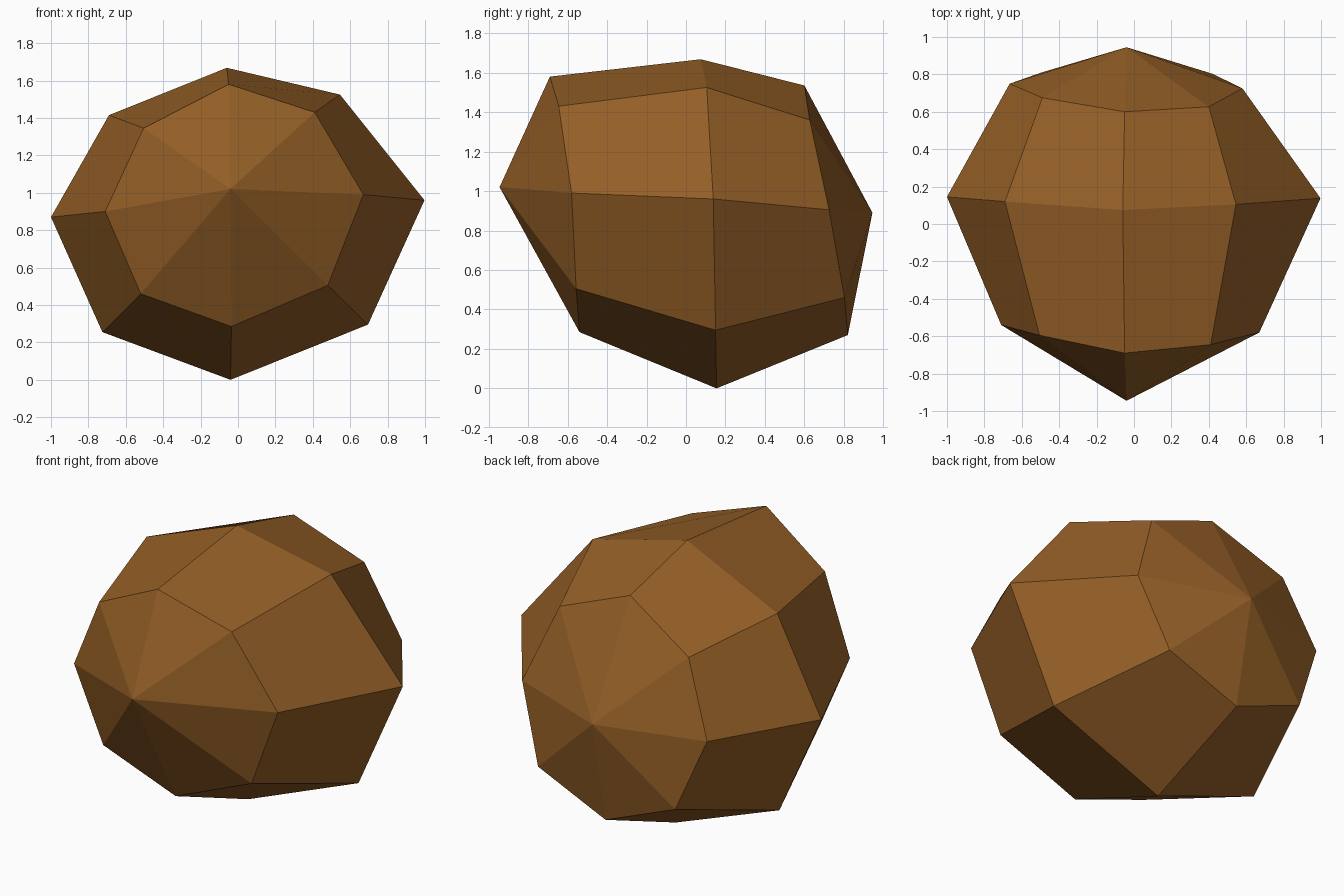
import bpy, bmesh

# Irregular eight-sided boulder: three rings around the y axis, closed by two poles
FRONT_POLE = (-0.04, -0.945, 1.02)
BACK_POLE = (-0.04, 0.945, 0.89)
# each ring starts at the top and runs clockwise as seen from the front
RINGS = [
    [(-0.05, -0.69, 1.58), (0.41, -0.645, 1.43), (0.67, -0.58, 0.99), (0.48, -0.557, 0.505),
     (-0.035, -0.54, 0.285), (-0.52, -0.535, 0.46), (-0.71, -0.54, 0.90), (-0.505, -0.595, 1.345)],
    [(-0.06, 0.075, 1.668), (0.545, 0.105, 1.525), (0.997, 0.138, 0.96), (0.695, 0.15, 0.295),
     (-0.04, 0.155, 0.0), (-0.725, 0.15, 0.255), (-1.0, 0.145, 0.87), (-0.69, 0.12, 1.415)],
    [(-0.05, 0.60, 1.535), (0.40, 0.627, 1.36), (0.58, 0.725, 0.905), (0.42, 0.803, 0.46),
     (-0.04, 0.82, 0.27), (-0.495, 0.81, 0.45), (-0.665, 0.75, 0.88), (-0.49, 0.675, 1.31)],
]

bm = bmesh.new()
front = bm.verts.new(FRONT_POLE)
back = bm.verts.new(BACK_POLE)
rings = [[bm.verts.new(p) for p in ring] for ring in RINGS]

for i in range(8):
    j = (i + 1) % 8
    # end caps
    bm.faces.new((front, rings[0][j], rings[0][i]))
    bm.faces.new((back, rings[2][i], rings[2][j]))
    # bands between rings
    for a, b in zip(rings, rings[1:]):
        bm.faces.new((a[i], a[j], b[j], b[i]))
bmesh.ops.recalc_face_normals(bm, faces=bm.faces[:])

mesh = bpy.data.meshes.new("boulder")
bm.to_mesh(mesh)
bm.free()

# single brown stone colour, flat faces
brown = bpy.data.materials.new("warm brown")
brown.diffuse_color = (0.30, 0.115, 0.02, 1.0)
mesh.materials.append(brown)
boulder = bpy.data.objects.new("boulder", mesh)
bpy.context.collection.objects.link(boulder)
